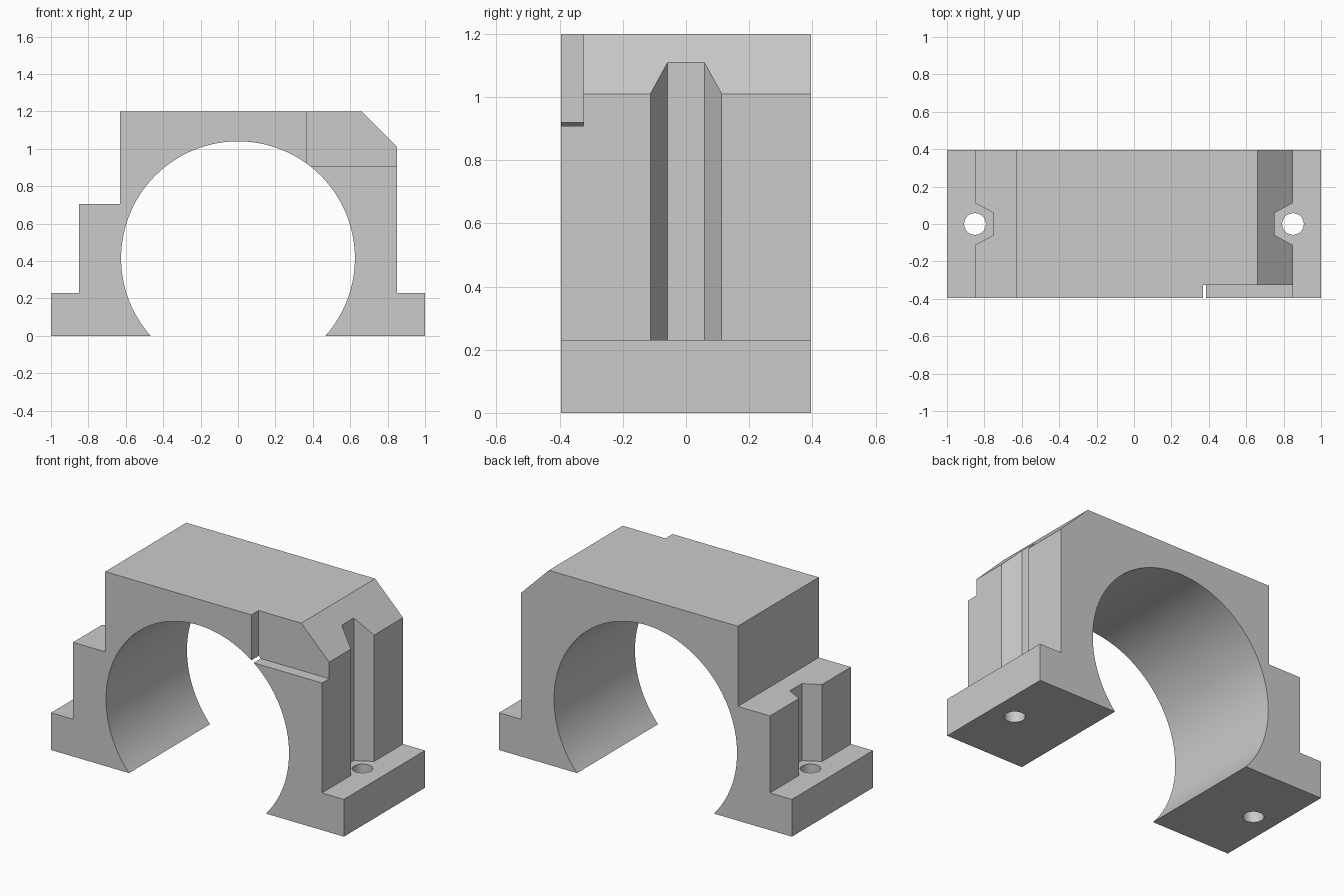
import bpy, bmesh, math

cube = bpy.data.objects.get("Cube")
if cube:
    bpy.data.objects.remove(cube, do_unlink=True)

HALF_DEPTH = 0.395
BORE_Z, BORE_R = 0.415, 0.625
FOOT_TOP = 0.23

grey = bpy.data.materials.new("plain grey")
grey.use_nodes = True
colour = (0.6, 0.6, 0.6, 1)
grey.diffuse_color = colour
grey.node_tree.nodes["Principled BSDF"].inputs["Base Color"].default_value = colour


def prism(name, points, offset):
    """Extrude a closed outline of 3D points along an offset vector."""
    bm = bmesh.new()
    face = bm.faces.new([bm.verts.new(p) for p in points])
    out = bmesh.ops.extrude_face_region(bm, geom=[face])
    verts = [g for g in out["geom"] if isinstance(g, bmesh.types.BMVert)]
    bmesh.ops.translate(bm, verts=verts, vec=offset)
    bmesh.ops.recalc_face_normals(bm, faces=bm.faces)
    mesh = bpy.data.meshes.new(name)
    bm.to_mesh(mesh)
    bm.free()
    mesh.materials.append(grey)
    obj = bpy.data.objects.new(name, mesh)
    bpy.context.collection.objects.link(obj)
    return obj


def cut(target, cutter):
    """Subtract the cutter and discard it."""
    mod = target.modifiers.new("cut", "BOOLEAN")
    mod.operation, mod.solver, mod.object = "DIFFERENCE", "EXACT", cutter
    bpy.context.view_layer.objects.active = target
    bpy.ops.object.modifier_apply(modifier=mod.name)
    bpy.data.objects.remove(cutter, do_unlink=True)


# Saddle body: stepped outline with an open round bore
outline = [(-1, 0), (-1, FOOT_TOP), (-0.85, FOOT_TOP), (-0.85, 0.705),
           (-0.63, 0.705), (-0.63, 1.2), (0.66, 1.2), (0.85, 1.01),
           (0.85, FOOT_TOP), (1, FOOT_TOP), (1, 0)]
start = -math.asin(BORE_Z / BORE_R)
sweep = math.pi - 2 * start
STEPS = 96
for i in range(STEPS + 1):
    a = start + sweep * i / STEPS
    z = BORE_Z + BORE_R * math.sin(a)
    outline.append((BORE_R * math.cos(a), max(z, 0) if 0 < i < STEPS else 0))
body = prism("saddle_clamp_body", [(x, -HALF_DEPTH, z) for x, z in outline],
             (0, 2 * HALF_DEPTH, 0))

# Front corner recess
recess = [(0.368, 0.908), (1.2, 0.908), (1.2, 1.4), (0.368, 1.4)]
cut(body, prism("recess_cutter", [(x, -0.6, z) for x, z in recess],
                (0, 0.6 - 0.325, 0)))

for side in (-1, 1):
    # Tapered screwdriver channel above each foot
    channel = [(0.75, -0.058), (0.85, -0.113), (1.2, -0.113),
               (1.2, 0.113), (0.85, 0.113), (0.75, 0.058)]
    cut(body, prism("channel_cutter",
                    [(side * x, y, FOOT_TOP) for x, y in channel], (0, 0, 1.2)))
    # Screw hole through each foot
    ring = [2 * math.pi * i / 32 for i in range(32)]
    cut(body, prism("hole_cutter",
                    [(side * 0.85 + 0.058 * math.cos(a), 0.058 * math.sin(a), -0.1)
                     for a in ring], (0, 0, 0.8)))

# Smooth bore and holes, keep the machined edges sharp
bpy.ops.object.select_all(action="DESELECT")
body.select_set(True)
bpy.context.view_layer.objects.active = body
bpy.ops.object.shade_smooth_by_angle(angle=math.radians(25))
